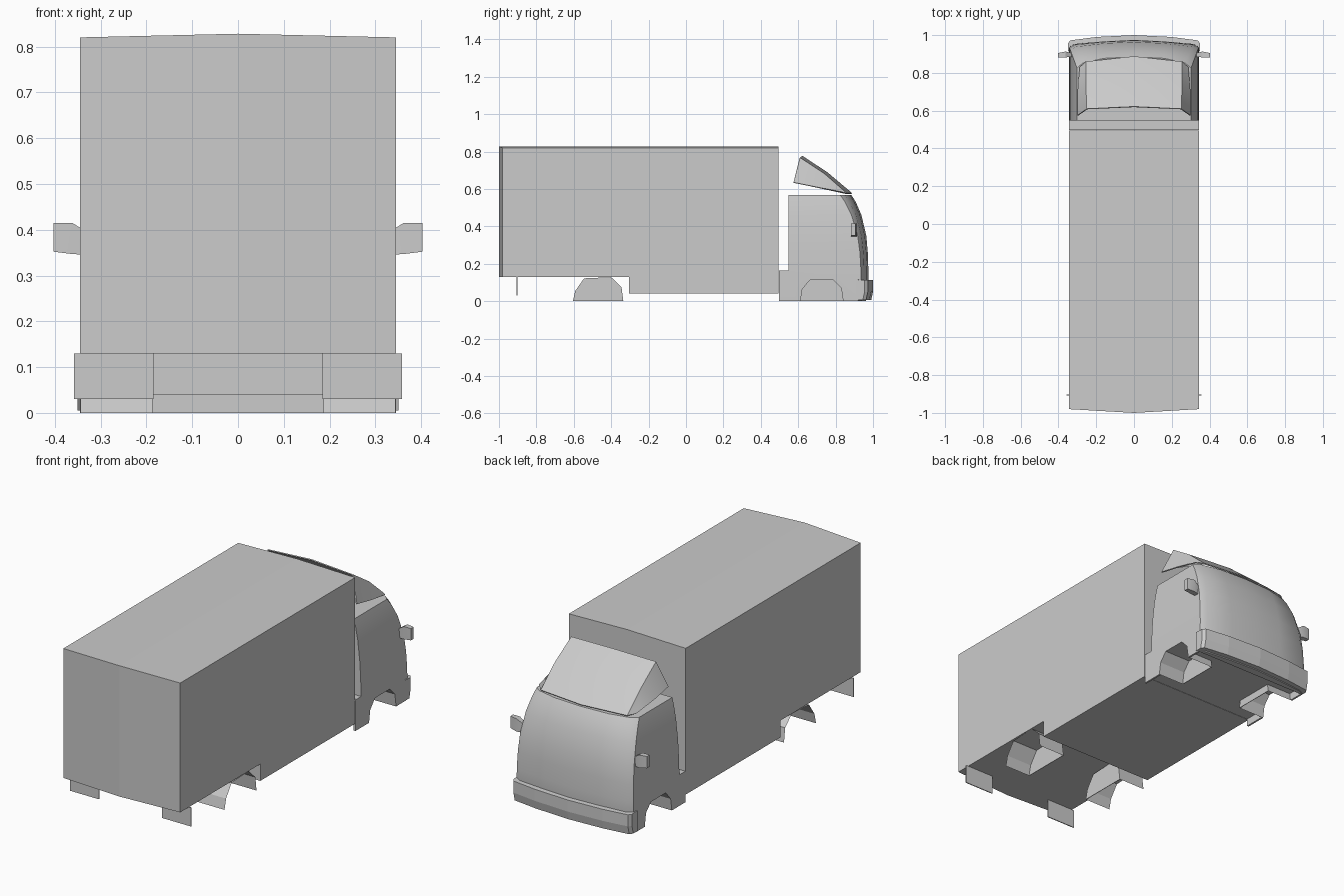
import bpy, bmesh, math

if "Cube" in bpy.data.objects:
    bpy.data.objects.remove(bpy.data.objects["Cube"])

# One flat grey for the whole truck
grey = bpy.data.materials.new("light_grey")
grey.diffuse_color = (0.6, 0.6, 0.6, 1)
grey.use_nodes = True
grey.node_tree.nodes["Principled BSDF"].inputs["Base Color"].default_value = grey.diffuse_color


def loft(name, rings, closed=True):
    """Skin a list of equal-length point rings; closed rings get end caps."""
    bm = bmesh.new()
    vs = [[bm.verts.new(p) for p in r] for r in rings]
    n = len(rings[0])
    for a, b in zip(vs, vs[1:]):
        for i in range(n if closed else n - 1):
            j = (i + 1) % n
            bm.faces.new((a[i], a[j], b[j], b[i]))
    if closed:
        bm.faces.new(vs[0][::-1])
        bm.faces.new(vs[-1])
    bmesh.ops.recalc_face_normals(bm, faces=bm.faces)
    me = bpy.data.meshes.new(name)
    bm.to_mesh(me)
    bm.free()
    ob = bpy.data.objects.new(name, me)
    bpy.context.collection.objects.link(ob)
    me.materials.append(grey)
    return ob


def activate(ob):
    bpy.ops.object.select_all(action='DESELECT')
    ob.select_set(True)
    bpy.context.view_layer.objects.active = ob


def smooth(ob, deg=30):
    activate(ob)
    bpy.ops.object.shade_smooth_by_angle(angle=math.radians(deg))


def slab(name, x0, x1, profile):
    """Extrude a (y, z) profile along x."""
    return loft(name, [[(x, y, z) for y, z in profile] for x in (x0, x1)])


def rect(y0, y1, z0, z1):
    return [(y0, z0), (y1, z0), (y1, z1), (y0, z1)]


def cut(ob, cutter):
    cutter.hide_render = True
    m = ob.modifiers.new("cut", 'BOOLEAN')
    m.operation, m.solver, m.object = 'DIFFERENCE', 'EXACT', cutter
    activate(ob)
    bpy.ops.object.modifier_apply(modifier=m.name)
    bpy.data.objects.remove(cutter)


# Cargo box with side skirt, slightly crowned roof and bowed rear wall
rings = []
for x, rear, top in ((-.345, -.98, .82), (0, -1.0, .828), (.345, -.98, .82)):
    rings.append([(x, y, z) for y, z in (
        (rear, .13), (-.305, .13), (-.305, .04),
        (.495, .04), (.495, top), (rear, top))])
loft("cargo_box", rings)

# Cab body: horizontal sections (z, half width, side front y, centre front y)
rings = []
for z, w, ys, yc in ((0, .345, .92, .963), (.115, .345, .935, .975),
                     (.17, .344, .935, .975), (.26, .341, .93, .972),
                     (.35, .336, .918, .964), (.46, .324, .885, .938),
                     (.53, .311, .85, .908), (.567, .302, .825, .885)):
    half = [(w, .497), (w, ys), (w - .03, ys + (yc - ys) * .45),
            (.16, yc - .008)]
    rings.append([(x, y, z) for x, y in half] + [(0, yc, z)]
                 + [(-x, y, z) for x, y in half[::-1]])
cab = loft("cab", rings)

# Step behind the cab, open underside and front wheel openings
front_arch = [(.612, 0), (.622, .065), (.663, .113),
              (.788, .113), (.83, .07), (.84, 0)]
rear_arch = [(-.605, 0), (-.592, .055), (-.545, .122),
             (-.4, .128), (-.345, .075), (-.335, 0)]
cut(cab, slab("back_cutter", -.5, .5, rect(.4, .547, .165, .8)))
cut(cab, slab("floor_cutter", -.335, .335, rect(.4, .92, -.1, .04)))
opening = [(.612, -.1)] + front_arch + [(.84, -.1)]
for s in (1, -1):
    cut(cab, slab("wheel_cutter", s * .19, s * .5, opening))
smooth(cab)

for s, side in ((1, "right"), (-1, "left")):
    # Wheel housings: arched strip plus inner wall
    for label, arch in (("front", front_arch), ("rear", rear_arch)):
        loft(f"{label}_wheel_housing_{side}",
             [[(s * x, y, z) for y, z in arch] for x in (.19, .344)], False)
        wall = arch[::-1] if s > 0 else arch
        slab(f"{label}_wheel_wall_{side}", s * .187, s * .19, wall)
    # Mud flap
    slab(f"mud_flap_{side}", s * .185, s * .358,
         rect(-.907, -.902, .03, .13))
    # Wing mirror
    smooth(loft(f"wing_mirror_{side}", [
        [(s * x, y, z) for y, z in rect(y0, y1, z0, z1)]
        for x, y0, y1, z0, z1 in ((.33, .885, .905, .345, .395),
                                  (.362, .882, .913, .347, .415),
                                  (.403, .882, .905, .352, .415))]))

# Front bumper, wrapped around the cab corners
ends = ((.35, .955), (.338, .972), (.2, .99))
line = ([(-x, y) for x, y in ends] + [(0, 1.0)] + list(ends[::-1]))
loft("front_bumper", [[(x, y - .045, .005), (x, y - .01, .005),
                       (x, y, .05), (x, y, .112), (x, y - .045, .115)]
                      for x, y in line])

# Roof air deflector: thin hollow shell
back = [(.30, .575, .635), (.25, .61, .768), (0, .622, .777)]
mid = [(.30, .69, .612), (.255, .74, .682), (0, .755, .69)]
front = [(.288, .83, .585), (.255, .86, .577), (0, .888, .578)]
spoiler = loft("roof_deflector", [
    row + [(-x, y, z) for x, y, z in row[-2::-1]]
    for row in (back, mid, front)], False)
m = spoiler.modifiers.new("thickness", 'SOLIDIFY')
m.thickness = .006
activate(spoiler)
bpy.ops.object.modifier_apply(modifier=m.name)
smooth(spoiler, 25)
